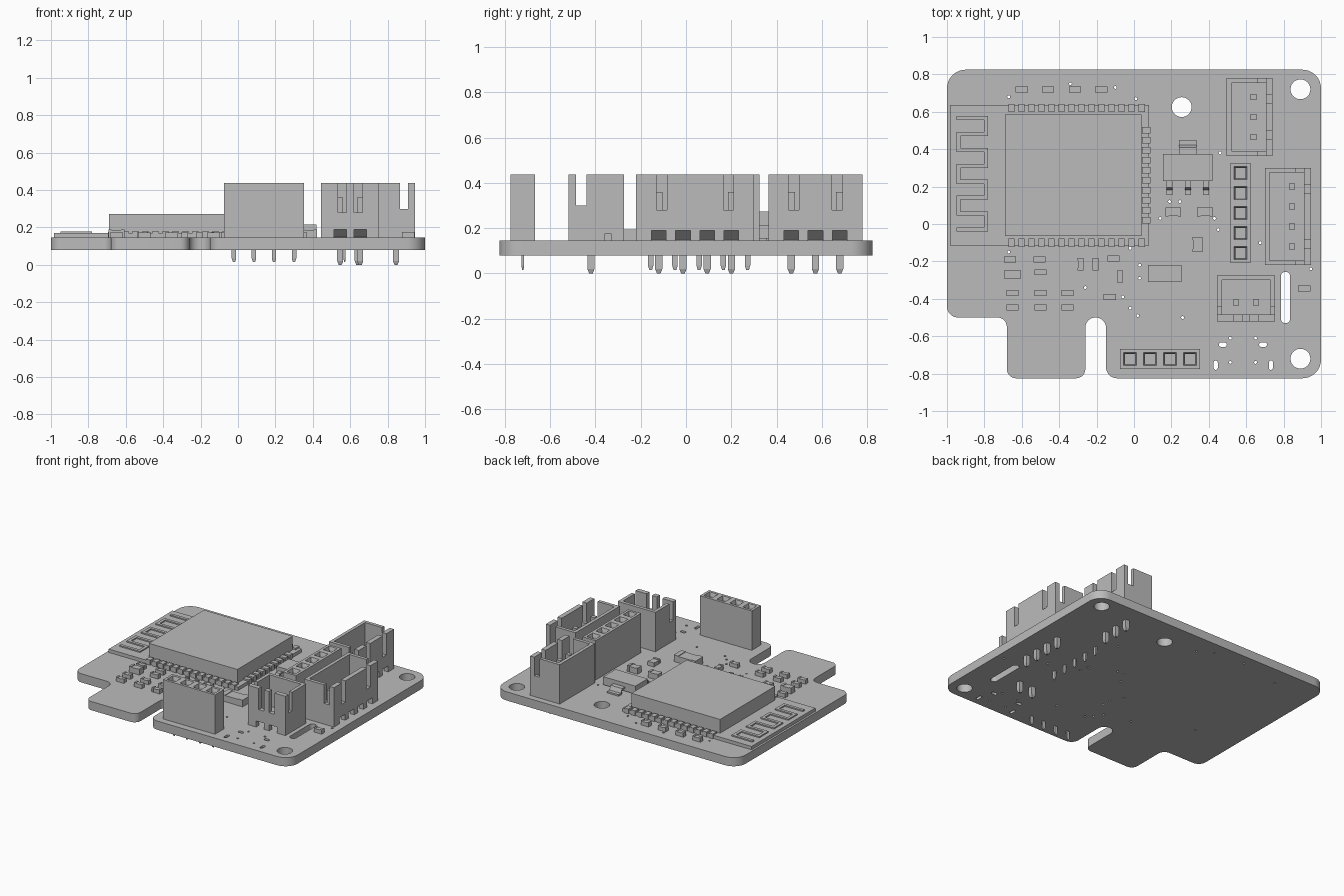
import bpy, bmesh, math
from mathutils import Vector, Matrix

cube = bpy.data.objects.get("Cube")
if cube:
    bpy.data.objects.remove(cube, do_unlink=True)

grey = bpy.data.materials.new("plain grey")
grey.use_nodes = True
grey.diffuse_color = (0.5, 0.5, 0.5, 1)
grey.node_tree.nodes["Principled BSDF"].inputs["Base Color"].default_value = (0.5, 0.5, 0.5, 1)

BOTTOM, TOP, TALL, PITCH = 0.08, 0.145, 0.438, 0.107


def finish(name, bm, place=None):
    me = bpy.data.meshes.new(name)
    if place:
        bm.transform(place)
    bmesh.ops.recalc_face_normals(bm, faces=bm.faces)
    bm.to_mesh(me)
    bm.free()
    me.materials.append(grey)
    ob = bpy.data.objects.new(name, me)
    bpy.context.collection.objects.link(ob)
    return ob


def prism(bm, profile, x0, x1):
    """Extrude a (y, z) profile along x."""
    ends = [[bm.verts.new((x, y, z)) for y, z in profile] for x in (x0, x1)]
    bm.faces.new(ends[0])
    bm.faces.new(ends[1][::-1])
    n = len(profile)
    for i in range(n):
        j = (i + 1) % n
        bm.faces.new((ends[0][i], ends[1][i], ends[1][j], ends[0][j]))


def box(bm, x0, x1, y0, y1, z0, z1):
    prism(bm, [(y0, z0), (y1, z0), (y1, z1), (y0, z1)], x0, x1)


def block(bm, x, y, w, d, z0, z1):
    box(bm, x - w / 2, x + w / 2, y - d / 2, y + d / 2, z0, z1)


def pin(bm, x, y, w, d, z0, z1):
    """Square pin with a tapered lower tip."""
    block(bm, x, y, w, d, z0 + 0.02, z1)
    tip = bmesh.ops.create_cone(bm, cap_ends=True, segments=4, radius1=0.35, radius2=0.7071, depth=1)
    m = Matrix.Translation((x, y, z0 + 0.01)) @ Matrix.Diagonal((w, d, 0.02, 1)) @ Matrix.Rotation(math.pi / 4, 4, "Z")
    bmesh.ops.transform(bm, matrix=m, verts=tip["verts"])


# Circuit board: rounded outline with round holes, slots and vias
def rounded(corners, steps=8):
    pts = []
    for i, (x, y, r) in enumerate(corners):
        p = Vector((x, y))
        a = (Vector(corners[i - 1][:2]) - p).normalized()
        b = (Vector(corners[(i + 1) % len(corners)][:2]) - p).normalized()
        for k in range(steps + 1):
            t = math.pi / 2 * k / steps
            pts.append(p + r * (a + b) - r * (math.cos(t) * b + math.sin(t) * a))
    return pts


def slot(x, y, w, h, steps=5):
    r = min(w, h) / 2 - 0.0002
    return rounded([(x - w / 2, y - h / 2, r), (x + w / 2, y - h / 2, r),
                    (x + w / 2, y + h / 2, r), (x - w / 2, y + h / 2, r)], steps)


outline = rounded([(-1, 0.825, 0.1), (-1, -0.5, 0.06), (-0.68, -0.5, 0.05), (-0.68, -0.825, 0.05),
                   (-0.26, -0.825, 0.05), (-0.26, -0.5, 0.054), (-0.15, -0.5, 0.054),
                   (-0.15, -0.825, 0.06), (1, -0.825, 0.1), (1, 0.825, 0.1)])
loops = [outline, slot(0.81, -0.393, 0.05, 0.275)]
loops += [slot(x, y, 0.106, 0.106, 8) for x, y in ((0.89, 0.72), (0.89, -0.72), (0.255, 0.625))]
loops += [slot(x, -0.645, 0.042, 0.024) for x in (0.475, 0.69)]
loops += [slot(x, -0.755, 0.022, 0.05) for x in (0.437, 0.732)]
vias = [(-0.34, 0.75), (-0.1, 0.73), (0.01, 0.67), (-0.67, 0.68), (0.46, 0.38), (0.19, 0.12), (0.245, 0.12),
        (0.14, 0.03), (0.43, 0.03), (0.45, -0.03), (0.26, -0.5), (0.03, -0.22), (0.03, -0.29), (-0.02, -0.13),
        (-0.06, -0.39), (-0.02, -0.45), (0.02, -0.49), (-0.26, -0.34), (-0.67, -0.15), (0.675, -0.1),
        (0.945, -0.24), (0.515, -0.61), (0.515, -0.74), (0.65, -0.61), (0.65, -0.74)]
loops += [slot(x, y, 0.016, 0.016, 2) for x, y in vias]
curve = bpy.data.curves.new("board_outline", "CURVE")
curve.dimensions, curve.fill_mode = "2D", "BOTH"
curve.extrude = (TOP - BOTTOM) / 2
for pts in loops:
    sp = curve.splines.new("POLY")
    sp.points.add(len(pts) - 1)
    sp.use_cyclic_u = True
    for q, p in zip(sp.points, pts):
        q.co = (p.x, p.y, 0, 1)
temp = bpy.data.objects.new("board_outline", curve)
bpy.context.collection.objects.link(temp)
board_mesh = bpy.data.meshes.new_from_object(temp.evaluated_get(bpy.context.evaluated_depsgraph_get()))
bpy.data.objects.remove(temp)
bm = bmesh.new()
bm.from_mesh(board_mesh)
bmesh.ops.remove_doubles(bm, verts=bm.verts, dist=0.00005)
finish("circuit_board", bm, Matrix.Translation((0, 0, (TOP + BOTTOM) / 2)))

# Wireless module: carrier, metal shield, solder pads and antenna trace
bm = bmesh.new()
box(bm, -0.985, 0.08, -0.115, 0.635, TOP, 0.17)
finish("module_carrier", bm)
bm = bmesh.new()
box(bm, -0.69, 0.04, -0.065, 0.585, 0.17, 0.273)
finish("module_shield", bm)
bm = bmesh.new()
for i in range(14):
    for y in (-0.1, 0.62):
        block(bm, -0.655 + i * PITCH / 2, y, 0.034, 0.045, TOP, 0.182)
for i in range(10):
    block(bm, 0.065, 0.02 + i * PITCH / 2, 0.045, 0.034, TOP, 0.182)
finish("module_pads", bm)
bm = bmesh.new()
step, near, far = 0.085, -0.95, -0.78
for i in range(8):
    y = -0.04 + i * step
    box(bm, near, far, y, y + 0.022, 0.17, 0.179)
    if i < 7:
        x = near if i % 2 else far - 0.022
        box(bm, x, x + 0.022, y + 0.022, y + step, 0.17, 0.179)
finish("antenna_trace", bm)


# Socket headers: tapered square openings and thin solder tails
def header(name, count, place):
    bm = bmesh.new()
    for i in range(count):
        x = (i - (count - 1) / 2) * PITCH
        before = set(bm.faces)
        block(bm, x, 0, PITCH, PITCH, TOP, TALL)
        bmesh.ops.recalc_face_normals(bm, faces=bm.faces)
        top = max(set(bm.faces) - before, key=lambda f: f.calc_center_median().z)
        for inset, depth in ((0.027, 0), (0.01, -0.025), (0.001, -0.12)):
            bmesh.ops.inset_region(bm, faces=[top], thickness=inset, depth=depth)
        pin(bm, x, 0, 0.024, 0.012, 0.015, TOP)
    finish(name, bm, place)


def at(x, y, turned=False):
    return Matrix.Translation((x, y, 0)) @ Matrix.Rotation(math.pi / 2 if turned else 0, 4, "Z")


header("front_socket_header", 4, at(0.139, -0.721))
header("side_socket_header", 5, at(0.57, 0.058, True))


# Shrouded connectors: open box, slotted front wall, notched sides
def connector(name, count, w, place):
    bm = bmesh.new()
    h, d, t, ledge = w / 2, 0.245, 0.025, 0.19
    pins = [(i - (count - 1) / 2) * PITCH for i in range(count)]
    box(bm, -h, h, d - t, d, TOP, TALL)
    box(bm, -h + t, h - t, 0.08, d - t, TOP, 0.205)
    for s in (-1, 1):
        x0, x1 = sorted((s * h, s * (h - t)))
        prism(bm, [(0.035, TOP), (d - t, TOP), (d - t, TALL), (0.08, TALL), (0.08, 0.3), (0.035, 0.3)], x0, x1)

    def wall(gaps, width, z0, z1):
        edges = [-h] + [g + s * width / 2 for g in gaps for s in (-1, 1)] + [h]
        for a, b in zip(edges[::2], edges[1::2]):
            box(bm, a, b, 0, 0.035, z0, z1)

    wall(pins, 0.065, TOP, ledge)
    wall([], 0, ledge, 0.28)
    wall([-(h - 0.112), h - 0.112], 0.046, 0.28, TALL)
    prism(bm, [(0.035, ledge), (0.08, 0.15), (0.08, 0.205), (0.035, 0.205)], -h + t, h - t)
    for x in pins:
        pin(bm, x, 0.1, 0.032, 0.032, 0, 0.36)
    finish(name, bm, place)


connector("two_pin_connector", 2, 0.31, at(0.6, -0.52))
connector("three_pin_connector", 3, 0.415, at(0.74, 0.572, True))
connector("four_pin_connector", 4, 0.52, at(0.945, 0.04, True))

# Voltage regulator: body, wide tab and three bent legs
bm = bmesh.new()
box(bm, 0.155, 0.42, 0.23, 0.375, 0.155, 0.215)
tab = [(0, 0.175), (0.035, 0.175), (0.045, TOP), (0.08, TOP), (0.08, 0.157), (0.053, 0.157), (0.04, 0.187), (0, 0.187)]
prism(bm, [(0.37 + y, z) for y, z in tab], 0.24, 0.335)
for x in (0.19, 0.288, 0.385):
    prism(bm, [(0.235 - y, z) for y, z in tab], x - 0.016, x + 0.016)
finish("voltage_regulator", bm)


# Small chips: a body with slightly taller metal ends
def chips(name, places, w, d, height):
    bm = bmesh.new()
    along_x = w > d
    for x, y in places:
        block(bm, x, y, w * 0.98, d * 0.98, TOP, TOP + height - 0.004)
        for s in (-0.4, 0.4):
            if along_x:
                block(bm, x + s * w, y, w * 0.2, d, TOP, TOP + height)
            else:
                block(bm, x, y + s * d, w, d * 0.2, TOP, TOP + height)
    finish(name, bm)


flat = [(x, 0.72) for x in (-0.6, -0.46, -0.315, -0.175)]
flat += [(x, y) for x in (-0.65, -0.5, -0.355) for y in (-0.37, -0.447)]
flat += [(-0.663, -0.19), (-0.505, -0.19), (-0.5, -0.258), (-0.11, -0.185), (-0.13, -0.39), (0.91, -0.345)]
chips("small_chips", flat, 0.065, 0.032, 0.032)
chips("upright_chips", [(-0.285, -0.215), (-0.205, -0.215), (-0.075, -0.28)], 0.032, 0.065, 0.032)
chips("large_chips", [(0.21, 0.065), (0.38, 0.065), (-0.65, -0.27)], 0.085, 0.048, 0.045)
chips("indicator_light", [(0.34, -0.11)], 0.052, 0.08, 0.03)
chips("diode", [(0.165, -0.265)], 0.18, 0.09, 0.05)
